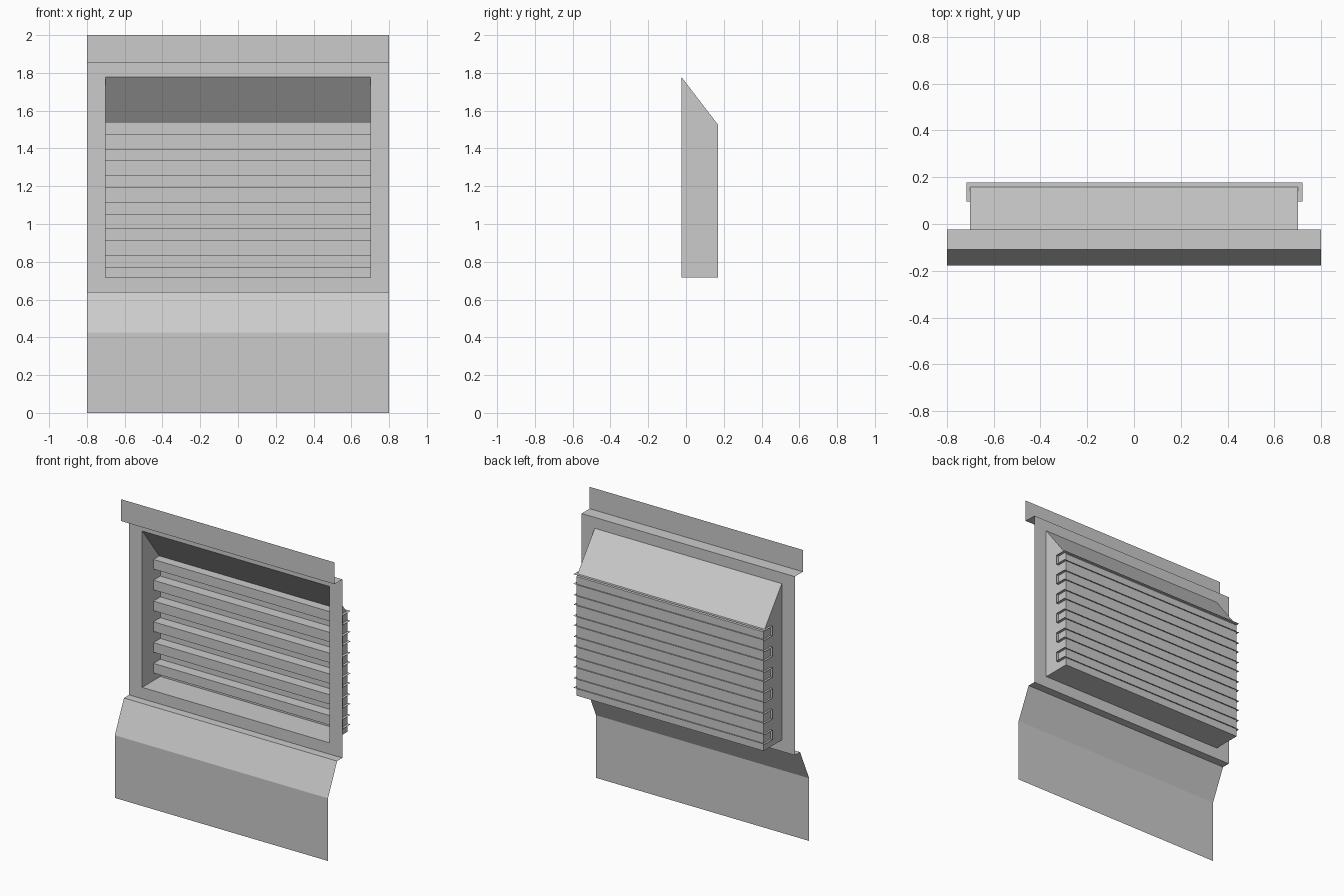
import bpy

if "Cube" in bpy.data.objects:
    bpy.data.objects.remove(bpy.data.objects["Cube"])

WALL_Y = -0.024   # plane of the framed wall
BACK_Y = 0.17     # back of the recessed box


def mesh_object(name, verts, faces):
    mesh = bpy.data.meshes.new(name)
    mesh.from_pydata(verts, [], faces)
    obj = bpy.data.objects.new(name, mesh)
    bpy.context.collection.objects.link(obj)
    return obj


def folded_sheet(name, profile, x0, x1):
    """Extrude an open (y, z) profile along x into a folded sheet."""
    verts = [(x, y, z) for y, z in profile for x in (x0, x1)]
    faces = [(2 * i, 2 * i + 1, 2 * i + 3, 2 * i + 2) for i in range(len(profile) - 1)]
    return mesh_object(name, verts, faces)


# lower apron: vertical skirt, slope and sill ledge
folded_sheet("lower_apron", [(-0.178, 0), (-0.178, 0.425), (-0.08, 0.64), (WALL_Y, 0.64)], -0.8, 0.8)

# upper flashing: ledge stepping forward, then upright strip
folded_sheet("upper_flashing", [(WALL_Y, 1.852), (-0.11, 1.852), (-0.11, 2.0)], -0.8, 0.8)

# framed wall around the opening
outer = [(-0.8, 0.64), (0.8, 0.64), (0.8, 1.852), (-0.8, 1.852)]
inner = [(-0.702, 0.717), (0.702, 0.717), (0.702, 1.778), (-0.702, 1.778)]
mesh_object("wall_frame", [(x, WALL_Y, z) for x, z in outer + inner],
            [(i, (i + 1) % 4, (i + 1) % 4 + 4, i + 4) for i in range(4)])

# recessed box with sloping roof, open at the front
section = [(WALL_Y, 0.717), (BACK_Y, 0.717), (BACK_Y, 1.525), (WALL_Y, 1.778)]
mesh_object("recess_box", [(x, y, z) for x in (-0.702, 0.702) for y, z in section],
            [(0, 1, 5, 4), (1, 2, 6, 5), (2, 3, 7, 6), (3, 2, 1, 0), (4, 5, 6, 7)])

# channel-shaped louvre bars poking through the sides and back of the box
for i in range(6):
    top = 1.539 - 0.141 * i
    low = top - 0.065
    folded_sheet(f"louvre_bar_{i + 1}", [(0.178, low), (0.096, low), (0.096, top), (0.178, top)], -0.716, 0.72)
